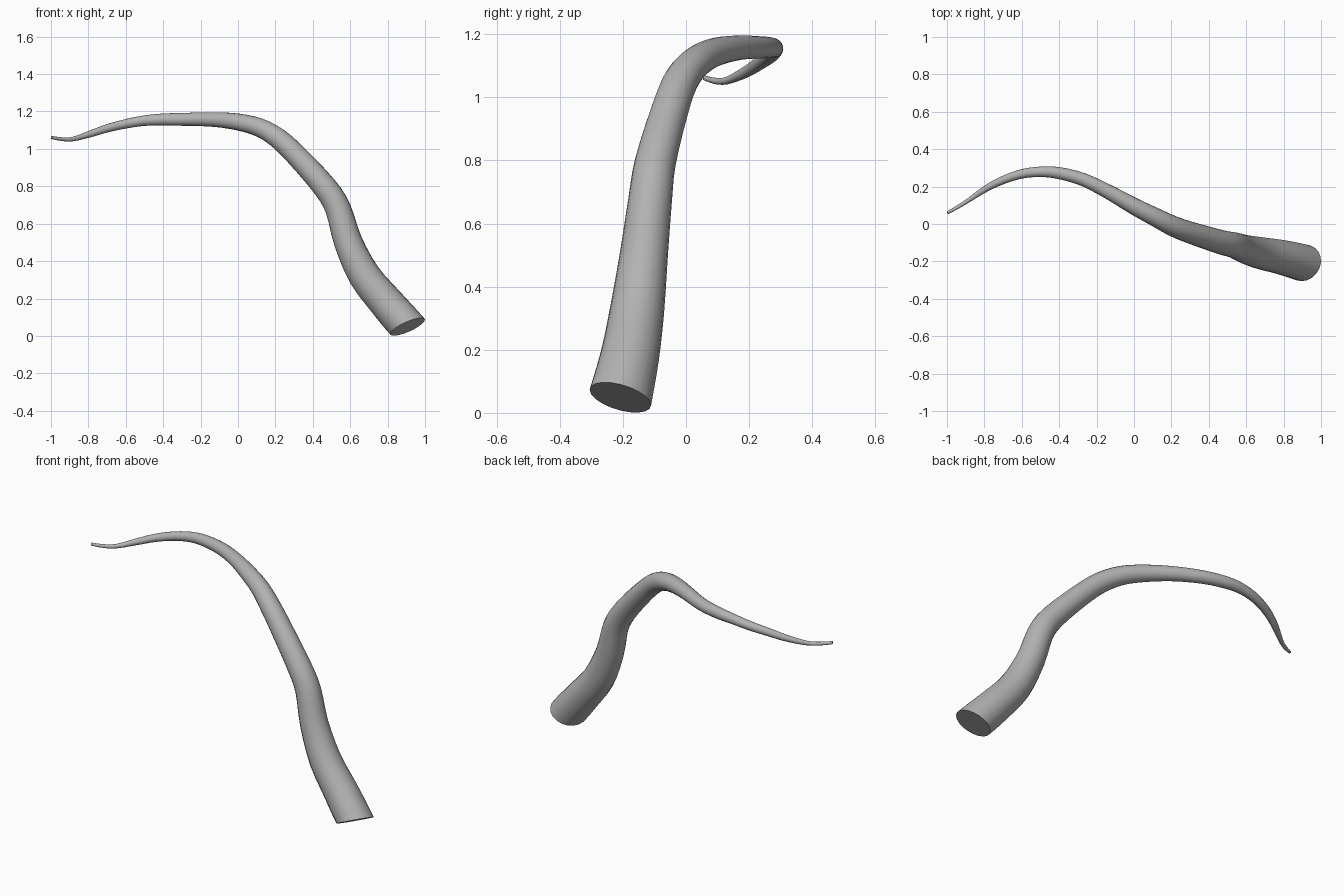
import bpy, bmesh, math
from mathutils import Vector

if "Cube" in bpy.data.objects:
    bpy.data.objects.remove(bpy.data.objects["Cube"])

# Centre line of the tapering horn: x, y, z, radius
PATH = [
    (0.907, -0.208, 0.049, 0.101),
    (0.792, -0.178, 0.180, 0.093),
    (0.675, -0.155, 0.325, 0.086),
    (0.588, -0.133, 0.505, 0.076),
    (0.535, -0.113, 0.680, 0.069),
    (0.465, -0.097, 0.795, 0.065),
    (0.320, -0.052, 0.957, 0.059),
    (0.215, -0.014, 1.056, 0.055),
    (0.115, 0.036, 1.114, 0.050),
    (0.000, 0.095, 1.144, 0.045),
    (-0.130, 0.168, 1.157, 0.039),
    (-0.270, 0.237, 1.158, 0.035),
    (-0.400, 0.272, 1.157, 0.032),
    (-0.500, 0.279, 1.151, 0.028),
    (-0.600, 0.268, 1.134, 0.025),
    (-0.700, 0.235, 1.110, 0.022),
    (-0.790, 0.190, 1.080, 0.018),
    (-0.880, 0.130, 1.053, 0.012),
    (-0.940, 0.092, 1.052, 0.010),
    (-0.997, 0.060, 1.061, 0.008),
]
BASE_NORMAL = Vector((-0.45, 0.30, 1.0)).normalized()
SIDES, STEPS = 20, 3


def catmull(p, i, t):
    a, b, c, d = (p[max(0, min(len(p) - 1, i + k))] for k in (-1, 0, 1, 2))
    return 0.5 * (2 * b + (c - a) * t + (2 * a - 5 * b + 4 * c - d) * t ** 2
                  + (3 * b - a - 3 * c + d) * t ** 3)


pts = [Vector(p) for p in PATH]
samples = [catmull(pts, i, s / STEPS) for i in range(len(pts) - 1) for s in range(STEPS)]
samples.append(pts[-1])
centres = [s.to_3d() for s in samples]

# Sweep rings along the path; the slanted base cut eases into square sections
bm = bmesh.new()
rings = []
side = Vector((0, 1, 0))
for i, c in enumerate(centres):
    n = (centres[min(i + 1, len(centres) - 1)] - centres[max(i - 1, 0)]).normalized()
    n = n.lerp(BASE_NORMAL, max(0, 1 - i / 3)).normalized()
    side = (side - n * side.dot(n)).normalized()
    up = n.cross(side)
    r = samples[i][3]
    rings.append([bm.verts.new(c + r * (math.cos(a) * side + math.sin(a) * up))
                  for a in (2 * math.pi * k / SIDES for k in range(SIDES))])

for lo, hi in zip(rings, rings[1:]):
    for k in range(SIDES):
        j = (k + 1) % SIDES
        bm.faces.new((lo[k], lo[j], hi[j], hi[k]))

# Flat base and tip caps
bm.faces.new(rings[0][::-1])
bm.faces.new(rings[-1])
bmesh.ops.recalc_face_normals(bm, faces=bm.faces)

mesh = bpy.data.meshes.new("horn")
bm.to_mesh(mesh)
bm.free()
horn = bpy.data.objects.new("horn", mesh)
bpy.context.collection.objects.link(horn)

# Dark grey surface
grey = bpy.data.materials.new("dark_grey")
grey.diffuse_color = (0.45, 0.45, 0.45, 1)
grey.use_nodes = True
grey.node_tree.nodes["Principled BSDF"].inputs["Base Color"].default_value = grey.diffuse_color
mesh.materials.append(grey)

bpy.context.view_layer.objects.active = horn
horn.select_set(True)
bpy.ops.object.shade_smooth_by_angle(angle=math.radians(40))
